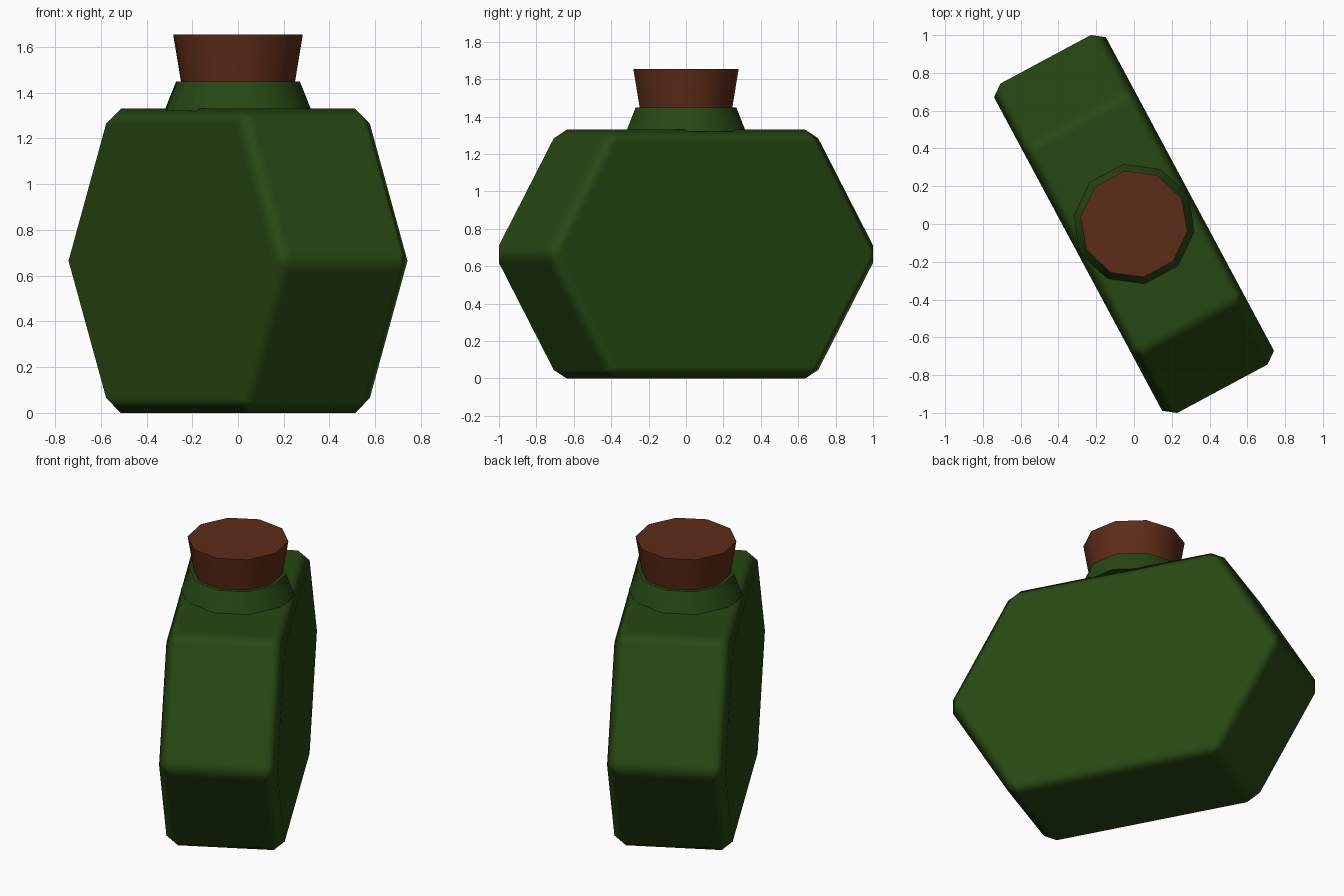
import bpy, bmesh
from math import radians, cos, sin, tau

if "Cube" in bpy.data.objects:
    bpy.data.objects.remove(bpy.data.objects["Cube"])

TURN = radians(-61.8)   # whole bottle is turned about z


def material(name, rgb):
    m = bpy.data.materials.new(name)
    m.diffuse_color = (*rgb, 1)
    m.use_nodes = True
    m.node_tree.nodes["Principled BSDF"].inputs["Base Color"].default_value = m.diffuse_color
    return m


def add_object(name, bm, mat):
    bmesh.ops.recalc_face_normals(bm, faces=bm.faces[:])
    mesh = bpy.data.meshes.new(name)
    bm.to_mesh(mesh)
    bm.free()
    mesh.materials.append(mat)
    obj = bpy.data.objects.new(name, mesh)
    bpy.context.collection.objects.link(obj)
    obj.rotation_euler.z = TURN
    return obj


def tapered(name, r_low, r_high, z_low, z_high, mat, sides=10):
    bm = bmesh.new()
    rings = [[bm.verts.new((r * sin(tau * i / sides), r * cos(tau * i / sides), z))
              for i in range(sides)] for r, z in ((r_low, z_low), (r_high, z_high))]
    for ring in rings:
        bm.faces.new(ring)
    for i in range(sides):
        j = (i + 1) % sides
        bm.faces.new((rings[0][i], rings[0][j], rings[1][j], rings[1][i]))
    return add_object(name, bm, mat)


glass = material("green_glass", (0.02, 0.065, 0.006))
cork_brown = material("cork_brown", (0.11, 0.025, 0.009))

# Body: hexagonal slab extruded through its thickness, chamfered edges
R, A, H, D = 1.016, 0.63, 1.33, 0.336
profile = [(R, H / 2), (A, H), (-A, H), (-R, H / 2), (-A, 0), (A, 0)]
bm = bmesh.new()
face = bm.faces.new([bm.verts.new((x, -D, z)) for x, z in profile])
ext = bmesh.ops.extrude_face_region(bm, geom=[face], use_keep_orig=True)
moved = [v for v in ext["geom"] if isinstance(v, bmesh.types.BMVert)]
bmesh.ops.translate(bm, verts=moved, vec=(0, 2 * D, 0))
body = add_object("bottle_body", bm, glass)
body.data.shade_smooth()
bevel = body.modifiers.new("chamfer", 'BEVEL')
bevel.offset_type = 'WIDTH'
bevel.width = 0.091
bevel.segments = 1
bevel.limit_method = 'ANGLE'
bevel.harden_normals = True

# Neck and stopper
neck = tapered("bottle_neck", 0.325, 0.273, 1.32, 1.45, glass)
stopper = tapered("cork_stopper", 0.252, 0.286, 1.45, 1.655, cork_brown)
for obj in (neck, stopper):
    bpy.ops.object.select_all(action='DESELECT')
    obj.select_set(True)
    bpy.context.view_layer.objects.active = obj
    bpy.ops.object.shade_smooth_by_angle(angle=radians(40))
